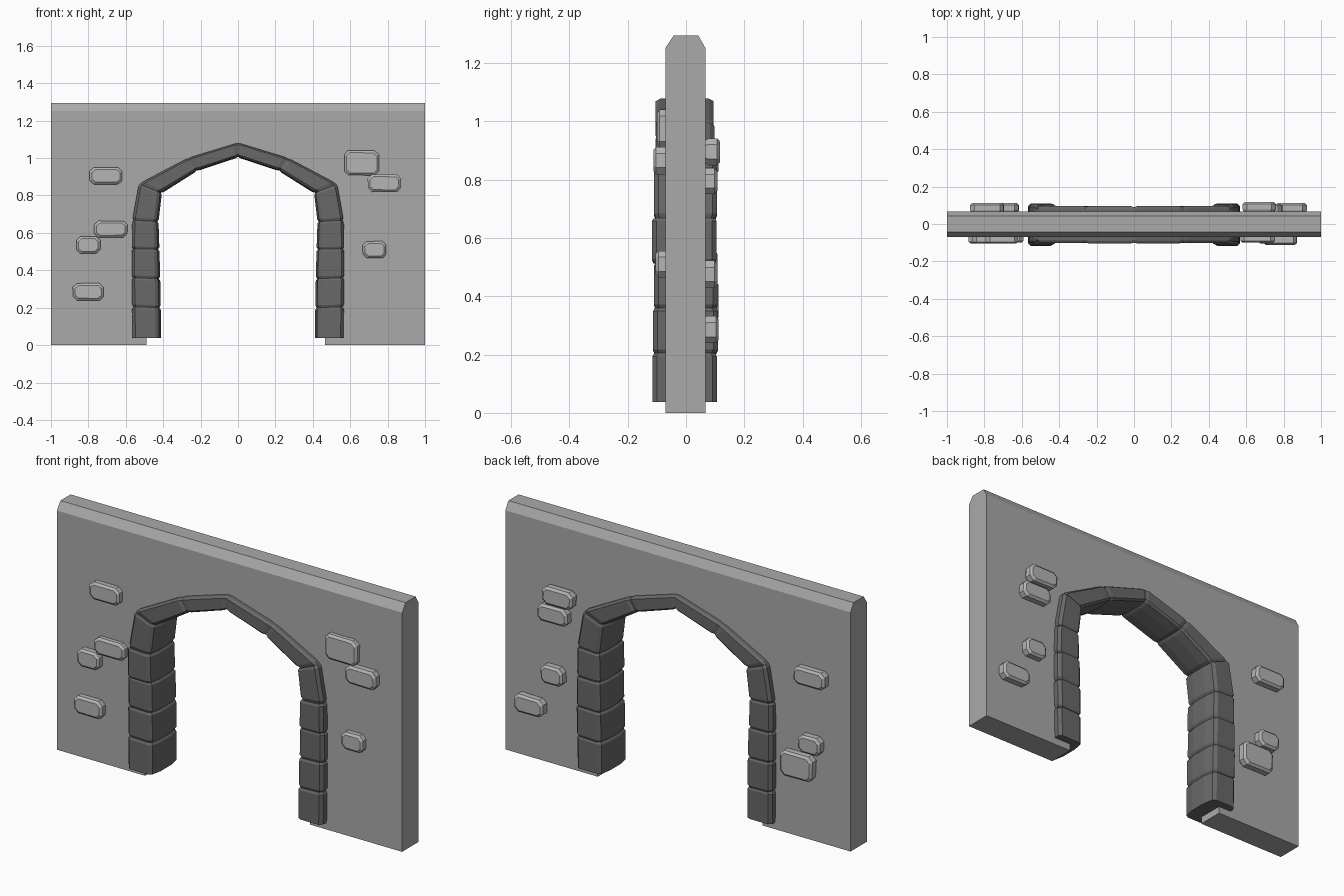
import bpy, bmesh, math, random
from mathutils import Vector

if "Cube" in bpy.data.objects:
    bpy.data.objects.remove(bpy.data.objects["Cube"])

random.seed(4)


def grey(name, v):
    m = bpy.data.materials.new(name)
    m.diffuse_color = (v, v, v, 1)
    m.use_nodes = True
    m.node_tree.nodes["Principled BSDF"].inputs["Base Color"].default_value = m.diffuse_color
    return m


wall_mat = grey("wall_grey", 0.40)
arch_mat = grey("dark_stone", 0.14)
facing_mat = grey("light_stone", 0.46)


def loft(name, rings, mat):
    """Closed solid through a list of equal-length point rings."""
    bm = bmesh.new()
    vs = [[bm.verts.new(p) for p in ring] for ring in rings]
    n = len(vs[0])
    for a, b in zip(vs, vs[1:]):
        for i in range(n):
            j = (i + 1) % n
            bm.faces.new((a[i], a[j], b[j], b[i]))
    bm.faces.new(vs[0][::-1])
    bm.faces.new(vs[-1])
    bmesh.ops.recalc_face_normals(bm, faces=bm.faces)
    mesh = bpy.data.meshes.new(name)
    bm.to_mesh(mesh)
    bm.free()
    mesh.materials.append(mat)
    obj = bpy.data.objects.new(name, mesh)
    bpy.context.collection.objects.link(obj)
    return obj


# Wall slab with arched opening and chamfered top
def wall_outline(y, top):
    pts = [(-1, 0), (-0.49, 0), (-0.49, 0.66), (-0.465, 0.835), (-0.25, 0.965), (0, 1.04),
           (0.25, 0.965), (0.465, 0.835), (0.48, 0.66), (0.465, 0), (1, 0), (1, top), (-1, top)]
    return [(x, y, z) for x, z in pts]


loft("wall", [wall_outline(y, t) for y, t in
              [(-0.07, 1.252), (-0.042, 1.294), (0.042, 1.294), (0.066, 1.252)]], wall_mat)

# Arch stones: cross-section (0 = inner side, 1 = outer side; depth fraction)
half = [(0.0, 0.4), (0.07, 0.9), (0.19, 1.0), (0.9, 1.0), (1.0, 0.86)]
section = half + [(t, -d) for t, d in half[::-1]]

# Joints along the left half: inner x,z  outer x,z
joints = [((-0.413, 0.037), (-0.563, 0.037)), ((-0.413, 0.20), (-0.566, 0.205)),
          ((-0.416, 0.355), (-0.568, 0.36)), ((-0.42, 0.512), (-0.568, 0.515)),
          ((-0.425, 0.66), (-0.565, 0.668)), ((-0.407, 0.812), (-0.53, 0.862)),
          ((-0.22, 0.93), (-0.268, 1.0)), ((0.0, 1.003), (0.0, 1.082))]
depths = [(-0.115, 0.106), (-0.113, 0.109), (-0.110, 0.108), (-0.117, 0.105),
          (-0.109, 0.106), (-0.102, 0.097), (-0.104, 0.095)]


def stone(name, a, b, depth, side, foot):
    mid, hd = sum(depth) / 2, (depth[1] - depth[0]) / 2
    rings = []
    start = 1.0 if foot else 0.9  # the lowest stone has a square-cut foot
    for f, k in [(0.0, start), (0.08, 1.0), (0.93, 1.0), (1.0, 0.9)]:
        inner = Vector(a[0]).lerp(Vector(b[0]), f)
        outer = Vector(a[1]).lerp(Vector(b[1]), f)
        ring = []
        for t, d in section:
            p = inner.lerp(outer, 0.5 + (t - 0.5) * k)
            ring.append((side * p.x, mid + d * hd * (0.5 + k / 2), p.y))
        rings.append(ring)
    loft(name, rings, arch_mat)


for side, label in ((-1, "right"), (1, "left")):
    for i, depth in enumerate(depths):
        stone(f"arch_stone_{label}_{i + 1}", joints[i], joints[i + 1], depth, side, i == 0)

# Loose facing stones: x, z, width, height, outermost y
facing = [(-0.705, 0.905, 0.178, 0.095, -0.105), (-0.68, 0.62, 0.18, 0.092, -0.10),
          (-0.80, 0.535, 0.13, 0.095, -0.105), (-0.80, 0.285, 0.168, 0.095, -0.105),
          (0.66, 0.975, 0.19, 0.135, -0.10), (0.783, 0.865, 0.183, 0.095, -0.112),
          (0.73, 0.51, 0.13, 0.095, -0.105),
          (0.67, 0.895, 0.178, 0.095, 0.117), (0.705, 0.795, 0.178, 0.092, 0.108),
          (0.71, 0.475, 0.13, 0.095, 0.108), (0.84, 0.285, 0.168, 0.095, 0.112),
          (-0.785, 0.863, 0.183, 0.095, 0.112), (-0.783, 0.51, 0.13, 0.095, 0.108),
          (-0.71, 0.384, 0.19, 0.135, 0.112)]

for n, (cx, cz, w, h, y) in enumerate(facing):
    c = 0.022
    X, Z = w / 2, h / 2
    base = [(X, Z - c), (X - c, Z), (c - X, Z), (-X, Z - c),
            (-X, c - Z), (c - X, -Z), (X - c, -Z), (X, c - Z)]
    base = [(x * random.uniform(0.95, 1.0), z * random.uniform(0.94, 1.0)) for x, z in base]
    s = math.copysign(1, y)
    rings = []
    for depth, inset in [(0.06, 0.012), (0.04, 0.0), (0.010, 0.0), (0.0, 0.012)]:
        rings.append([(cx + px * (1 - inset / X), y - s * depth, cz + pz * (1 - inset / Z))
                      for px, pz in base])
    loft(f"facing_stone_{n + 1}", rings, facing_mat)
